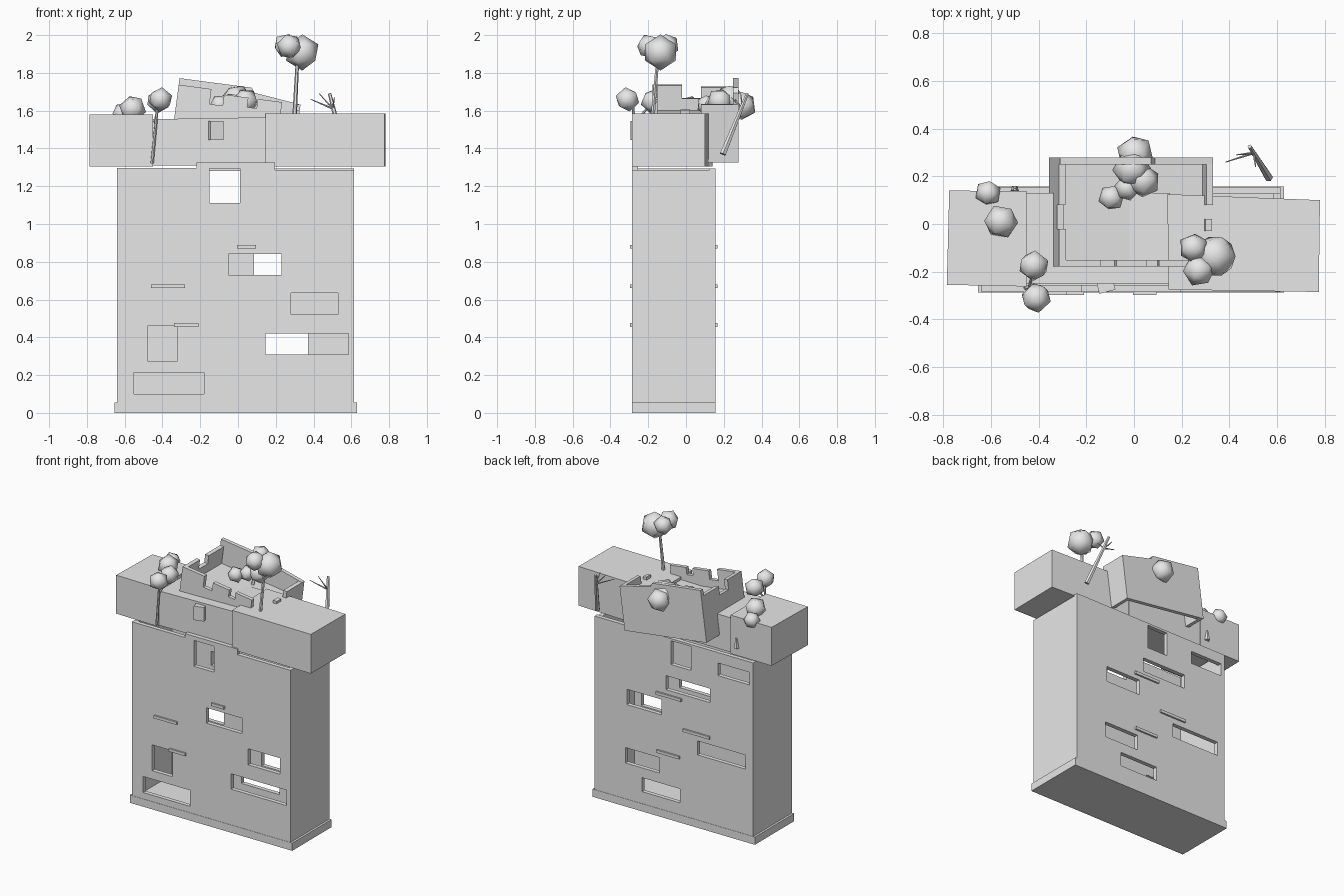
import bpy, bmesh, math
from mathutils import Vector, Matrix, Euler

if "Cube" in bpy.data.objects:
    bpy.data.objects.remove(bpy.data.objects["Cube"])

grey = bpy.data.materials.new("plain grey")
grey.diffuse_color = (0.8, 0.8, 0.8, 1)
grey.use_nodes = True
grey.node_tree.nodes["Principled BSDF"].inputs["Base Color"].default_value = grey.diffuse_color


def finish(name, bm, smooth=False, matrix=None):
    bmesh.ops.recalc_face_normals(bm, faces=bm.faces)
    me = bpy.data.meshes.new(name)
    for f in bm.faces:
        f.smooth = smooth
    bm.to_mesh(me)
    bm.free()
    me.materials.append(grey)
    ob = bpy.data.objects.new(name, me)
    if matrix:
        ob.matrix_world = matrix
    bpy.context.collection.objects.link(ob)
    return ob


def boxes(name, *dims, matrix=None):
    bm = bmesh.new()
    for x0, x1, y0, y1, z0, z1 in dims:
        m = Matrix.Translation(((x0 + x1) / 2, (y0 + y1) / 2, (z0 + z1) / 2))
        bmesh.ops.create_cube(bm, size=1, matrix=m @ Matrix.Diagonal((x1 - x0, y1 - y0, z1 - z0, 1)))
    return finish(name, bm, matrix=matrix)


def pierced_wall(name, x0, x1, y0, y1, z0, z1, holes):
    """Wall along x with rectangular holes (x0, x1, z0, z1), built cell by cell."""
    xs = sorted({x0, x1} | {v for h in holes for v in h[:2] if x0 < v < x1})
    zs = sorted({z0, z1} | {v for h in holes for v in h[2:] if z0 < v < z1})

    def solid(i, j):
        if not (0 <= i < len(xs) - 1 and 0 <= j < len(zs) - 1):
            return False
        cx, cz = (xs[i] + xs[i + 1]) / 2, (zs[j] + zs[j + 1]) / 2
        return not any(a < cx < b and c < cz < d for a, b, c, d in holes)

    bm = bmesh.new()
    verts = {}

    def vert(i, j, y):
        if (i, j, y) not in verts:
            verts[i, j, y] = bm.verts.new((xs[i], y, zs[j]))
        return verts[i, j, y]

    for i in range(len(xs) - 1):
        for j in range(len(zs) - 1):
            if not solid(i, j):
                continue
            ring = [(i, j), (i + 1, j), (i + 1, j + 1), (i, j + 1)]
            near = [(i, j - 1), (i + 1, j), (i, j + 1), (i - 1, j)]
            for y in (y0, y1):
                bm.faces.new([vert(a, b, y) for a, b in ring])
            for k in range(4):
                if not solid(*near[k]):
                    p, q = ring[k], ring[(k + 1) % 4]
                    bm.faces.new([vert(*p, y0), vert(*q, y0), vert(*q, y1), vert(*p, y1)])
    bmesh.ops.recalc_face_normals(bm, faces=bm.faces)
    bmesh.ops.dissolve_limit(bm, angle_limit=0.01, verts=bm.verts, edges=bm.edges)
    return finish(name, bm)


def prism(name, pts, depth, place, matrix=None):
    """Extrude a 2D outline; place(u, w, d) gives the 3D point."""
    bm = bmesh.new()
    a = [bm.verts.new(place(u, w, depth[0])) for u, w in pts]
    b = [bm.verts.new(place(u, w, depth[1])) for u, w in pts]
    bm.faces.new(a)
    bm.faces.new(b[::-1])
    n = len(pts)
    for i in range(n):
        bm.faces.new((a[i], b[i], b[(i + 1) % n], a[(i + 1) % n]))
    return finish(name, bm, matrix=matrix)


def rod(name, p, q, r0, r1, sides=6):
    p, q = Vector(p), Vector(q)
    d = q - p
    m = Matrix.Translation((p + q) / 2) @ d.to_track_quat('Z', 'Y').to_matrix().to_4x4()
    bm = bmesh.new()
    bmesh.ops.create_cone(bm, cap_ends=True, segments=sides, radius1=r0, radius2=r1,
                          depth=d.length, matrix=m)
    return finish(name, bm)


def leaf_ball(name, i, x, y, z, r):
    bm = bmesh.new()
    turn = Euler((0.3 * i, 0.2 * i, 0.7 * i)).to_matrix().to_4x4()
    bmesh.ops.create_icosphere(bm, subdivisions=1, radius=r * 1.04,
                               matrix=Matrix.Translation((x, y, z)) @ turn)
    return finish(name, bm, smooth=True)


# Hollow main block: pierced front and back walls, plain sides, floor
front_open = [(-0.15, 0.01, 1.11, 1.295), (-0.05, 0.23, 0.73, 0.84), (0.28, 0.53, 0.52, 0.635),
              (0.145, 0.585, 0.31, 0.42), (-0.48, -0.32, 0.275, 0.46), (-0.55, -0.18, 0.1, 0.215)]
back_open = [(-0.15, 0.01, 1.11, 1.28), (-0.61, -0.36, 1.13, 1.22), (-0.3, 0.05, 0.92, 1.02),
             (0.085, 0.36, 0.73, 0.84), (-0.58, -0.2, 0.52, 0.62), (0.1, 0.37, 0.31, 0.42),
             (-0.06, 0.24, 0.14, 0.24)]
rim = [(-0.7, -0.22, 1.297, 1.4), (0.195, 0.7, 1.285, 1.4)]
pierced_wall("front_wall", -0.64, 0.615, -0.285, -0.255, 0, 1.325, front_open + rim)
pierced_wall("back_wall", -0.64, 0.615, 0.125, 0.155, 0, 1.295, back_open)
boxes("side_walls", (-0.64, -0.61, -0.255, 0.125, 0, 1.295), (0.585, 0.615, -0.255, 0.125, 0, 1.285))
boxes("footing", (-0.655, 0.63, -0.287, 0.157, 0, 0.055))

# Thin ledges on both faces
ledges = [(-0.005, 0.095, 0.88), (-0.46, -0.28, 0.67), (-0.34, -0.21, 0.465)]
back_ledges = [(-0.075, 0.125, 0.88), (-0.3, -0.09, 0.67), (-0.06, 0.12, 0.465)]
boxes("front_ledges", *[(a, b, -0.297, -0.28, z - 0.01, z + 0.01) for a, b, z in ledges])
boxes("back_ledges", *[(a, b, 0.15, 0.167, z - 0.01, z + 0.01) for a, b, z in back_ledges])

# Overhanging upper blocks, slightly askew
flat = lambda u, w, d: (u, w, d)
along_x = lambda u, w, d: (u, d, w)
along_y = lambda u, w, d: (d, u, w)
prism("left_upper_block", [(-0.785, -0.255), (-0.45, -0.262), (-0.45, 0.138), (-0.775, 0.14)],
      (1.305, 1.58), flat)
prism("right_upper_block", [(0.145, -0.275), (0.775, -0.285), (0.78, 0.10), (0.14, 0.125)],
      (1.305, 1.585), flat)
prism("middle_upper_block", [(-0.45, 1.31), (0.15, 1.31), (0.15, 1.565), (-0.45, 1.555)],
      (-0.25, 0.13), along_x)
boxes("front_box", (-0.035, 0.035, -0.035, 0.02, -0.05, 0.05),
      matrix=Matrix.Translation((-0.12, -0.25, 1.495)) @ Matrix.Rotation(0.25, 4, 'Z'))

# Tilted roofless room with broken battlements
tilt = Matrix.Translation((-0.015, 0.05, 1.365)) @ Matrix.Rotation(math.radians(7.5), 4, 'Y')
L, R, F, B, T = -0.345, 0.308, -0.228, 0.228, 0.028


def battlement(name, steps, bottom, depth, place):
    """steps: (start, end, height) along the wall."""
    pts = [(steps[0][0], bottom)]
    for a, b, h in steps:
        pts += [(a, h), (b, h)]
    pts.append((steps[-1][1], bottom))
    return prism(name, pts[::-1], depth, place, matrix=tilt)


prism("room_back_wall", [(L, 0), (R, 0), (R, 0.31), (0.06, 0.34), (0.04, 0.365), (L, 0.365)],
      (B - T, B), along_x, matrix=tilt)
battlement("room_front_wall", [(L, -0.17, 0.33), (-0.17, -0.1, 0.25), (-0.1, 0.03, 0.31),
                               (0.03, 0.08, 0.26), (0.08, 0.21, 0.31), (0.21, R, 0.25)],
           0.1, (F, F + T), along_x)
battlement("room_left_wall", [(F + T, -0.07, 0.33), (-0.07, 0.03, 0.26), (0.03, B - T, 0.32)],
           0, (L, L + T), along_y)
battlement("room_right_wall", [(F + T, -0.08, 0.25), (-0.08, -0.03, 0.28), (-0.03, 0.03, 0.25),
                               (0.03, B - T, 0.31)], 0, (R - T, R), along_y)
boxes("room_floor", (L + T, R - T, F + T, B - T, 0.17, 0.195), matrix=tilt)

# Trees
rod("tall_trunk", (0.3, -0.175, 1.58), (0.315, -0.15, 1.87), 0.012, 0.009)
rod("left_trunk", (-0.455, -0.268, 1.32), (-0.425, -0.28, 1.63), 0.009, 0.007)
rod("left_trunk_fork", (-0.44, -0.27, 1.54), (-0.42, -0.18, 1.64), 0.007, 0.005)
rod("room_trunk", (0.0, 0.14, 1.5), (-0.01, 0.22, 1.65), 0.012, 0.009)
foliage = [(0.34, -0.135, 1.908, 0.092), (0.25, -0.1, 1.945, 0.062), (0.272, -0.195, 1.94, 0.066),
           (-0.41, -0.31, 1.66, 0.063), (-0.42, -0.175, 1.65, 0.064), (-0.558, 0.01, 1.61, 0.07),
           (-0.612, 0.13, 1.585, 0.054), (0.005, 0.295, 1.625, 0.077), (-0.01, 0.23, 1.66, 0.078),
           (0.04, 0.18, 1.65, 0.068), (-0.03, 0.15, 1.64, 0.052), (-0.095, 0.11, 1.63, 0.054)]
for i, f in enumerate(foliage):
    leaf_ball("foliage_%d" % (i + 1), i, *f)

# Bare leaning pole with twigs
rod("bare_pole", (0.565, 0.195, 1.37), (0.485, 0.325, 1.69), 0.018, 0.009)
for i, tip in enumerate([(0.385, 0.26, 1.66), (0.43, 0.29, 1.69), (0.51, 0.24, 1.67)]):
    rod("twig_%d" % (i + 1), (0.502, 0.298, 1.61), tip, 0.006, 0.002, 5)

# Small spike on the back of the left block
rod("back_spike", (-0.5, 0.145, 1.36), (-0.5, 0.145, 1.43), 0.018, 0.006, 5)
